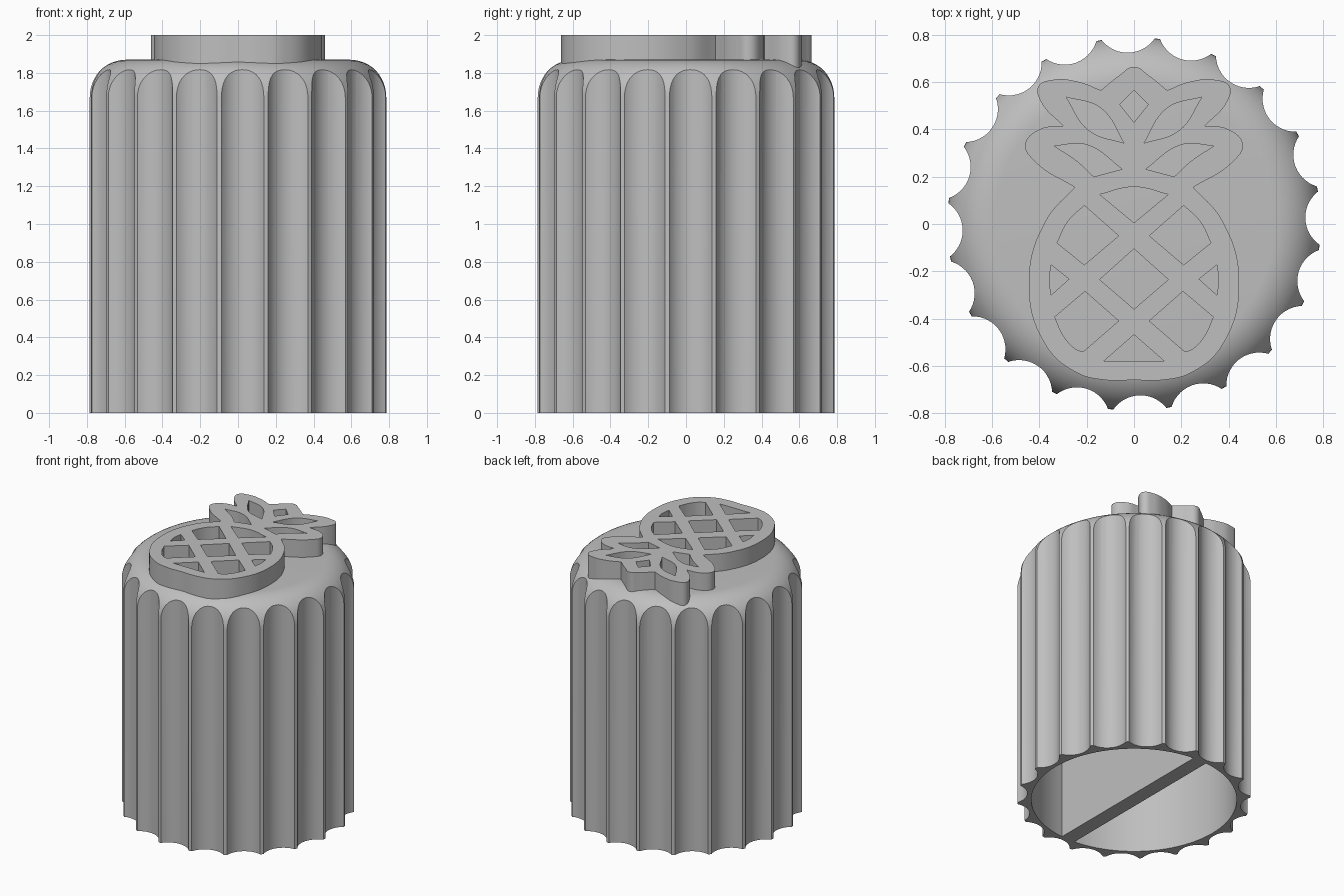
import bpy, bmesh
from math import sin, cos, radians, pi, sqrt, acos

cube = bpy.data.objects.get("Cube")
if cube:
    bpy.data.objects.remove(cube, do_unlink=True)

# Single grey material
grey = bpy.data.materials.new("plain grey")
grey.use_nodes = True
colour = (0.52, 0.52, 0.52, 1)
grey.diffuse_color = colour
grey.node_tree.nodes["Principled BSDF"].inputs["Base Color"].default_value = colour

RADIUS, TOP, FILLET = 0.79, 1.87, 0.2
FLUTES, SEGMENTS = 20, 120


def activate(obj):
    bpy.ops.object.select_all(action='DESELECT')
    obj.select_set(True)
    bpy.context.view_layer.objects.active = obj


def add_object(name, bm):
    bmesh.ops.recalc_face_normals(bm, faces=bm.faces)
    mesh = bpy.data.meshes.new(name)
    bm.to_mesh(mesh)
    bm.free()
    mesh.materials.append(grey)
    obj = bpy.data.objects.new(name, mesh)
    bpy.context.collection.objects.link(obj)
    return obj


def prism(bm, outline, z0, z1):
    """Closed prism over a flat outline."""
    low = [bm.verts.new((x, y, z0)) for x, y in outline]
    high = [bm.verts.new((x, y, z1)) for x, y in outline]
    bm.faces.new(low[::-1])
    bm.faces.new(high)
    for i in range(len(low)):
        j = (i + 1) % len(low)
        bm.faces.new((low[i], low[j], high[j], high[i]))


# Body: round column with a filleted top edge
bm = bmesh.new()
profile = [(RADIUS, 0)]
for i in range(13):
    a = pi / 2 * i / 12
    profile.append((RADIUS - FILLET + FILLET * cos(a), TOP - FILLET + FILLET * sin(a)))
rings = [[bm.verts.new((r * cos(2 * pi * k / SEGMENTS), r * sin(2 * pi * k / SEGMENTS), z))
          for k in range(SEGMENTS)] for r, z in profile]
for lower, upper in zip(rings, rings[1:]):
    for k in range(SEGMENTS):
        n = (k + 1) % SEGMENTS
        bm.faces.new((lower[k], lower[n], upper[n], upper[k]))
bm.faces.new(rings[0][::-1])
bm.faces.new(rings[-1])
body = add_object("fluted_body", bm)

# Cutters: scooped flutes around the wall
bm = bmesh.new()
scoop, centre = 0.14, 0.865
for k in range(FLUTES):
    turn = radians(1.8) + 2 * pi * k / FLUTES
    outline = []
    for i in range(17):
        a = radians(-62 + 124 * i / 16)
        u, v = centre - scoop * cos(a), scoop * sin(a)
        outline.append((u * cos(turn) - v * sin(turn), u * sin(turn) + v * cos(turn)))
    prism(bm, outline, -0.1, 2.1)

# Cutters: two half-round chambers either side of the divider wall
inner, half_wall = 0.695, 0.055
limit = acos(half_wall / inner)
for side in (1, -1):
    arc = [limit * (i / 24 - 1) for i in range(49)]
    prism(bm, [(side * inner * cos(a), inner * sin(a)) for a in arc], -0.1, 1.75)
cutter = add_object("cutter", bm)

cut = body.modifiers.new("cut", 'BOOLEAN')
cut.operation = 'DIFFERENCE'
cut.solver = 'EXACT'
cut.object = cutter
activate(body)
bpy.ops.object.modifier_apply(modifier=cut.name)
bpy.data.objects.remove(cutter, do_unlink=True)
bpy.ops.object.shade_smooth_by_angle(angle=radians(30))

# Pineapple emblem: right halves of the outlines, S = smooth point, C = corner
S, C = 'AUTO', 'VECTOR'
mirrored_outlines = [
    # silhouette
    [(0, .665, S), (.06, .63, S), (.14, .565, C), (.23, .6, S), (.34, .61, S), (.405, .58, S),
     (.395, .52, S), (.3, .415, C), (.4, .4, S), (.46, .335, S), (.42, .265, S), (.25, .155, C),
     (.37, .02, S), (.445, -.24, S), (.375, -.51, S), (.24, -.63, S), (.12, -.66, S), (0, -.66, C)],
    # crown diamond, top cap, middle diamond, bottom triangle
    [(0, .565, C), (.06, .505, C), (0, .43, C)],
    [(0, .157, S), (.145, .125, C), (0, .005, C)],
    [(0, -.105, C), (.145, -.235, C), (0, -.36, C)],
    [(0, -.468, C), (.128, -.58, C), (0, -.58, C)],
]
paired_outlines = [
    # leaf slots
    [(.287, .537, C), (.14, .49, S), (.042, .342, C), (.19, .395, S)],
    [(.338, .33, C), (.2, .335, S), (.05, .232, C), (.17, .2, C), (.24, .265, S)],
    # skin windows
    [(.21, .078, C), (.065, -.05, C), (.21, -.173, C), (.325, -.08, C), (.28, .01, S)],
    [(.35, -.173, C), (.275, -.233, C), (.35, -.3, C), (.358, -.235, S)],
    [(.207, -.285, C), (.065, -.41, C), (.215, -.54, C), (.245, -.53, S), (.3, -.47, S), (.335, -.393, C)],
]
curve = bpy.data.curves.new("pineapple_emblem", 'CURVE')
curve.dimensions = '2D'
curve.fill_mode = 'BOTH'
curve.resolution_u = 8
curve.extrude = 0.09


def add_outline(points):
    spline = curve.splines.new('BEZIER')
    spline.bezier_points.add(len(points) - 1)
    spline.use_cyclic_u = True
    for bp, (x, y, _) in zip(spline.bezier_points, points):
        bp.co = (x, y, 0)
    for bp, (_, _, kind) in zip(spline.bezier_points, points):
        bp.handle_left_type = bp.handle_right_type = kind


for half in mirrored_outlines:
    add_outline(half + [(-x, y, kind) for x, y, kind in reversed(half) if x > 0])
for points in paired_outlines:
    add_outline(points)
    add_outline([(-x, y, kind) for x, y, kind in points])

emblem = bpy.data.objects.new("pineapple_emblem", curve)
emblem.location.z = 1.91
bpy.context.collection.objects.link(emblem)
curve.materials.append(grey)
activate(emblem)
bpy.ops.object.convert(target='MESH')
emblem = bpy.context.view_layer.objects.active
bm = bmesh.new()
bm.from_mesh(emblem.data)
bmesh.ops.remove_doubles(bm, verts=bm.verts, dist=0.0005)
bmesh.ops.recalc_face_normals(bm, faces=bm.faces)
bm.to_mesh(emblem.data)
bm.free()
bpy.ops.object.shade_smooth_by_angle(angle=radians(30))
